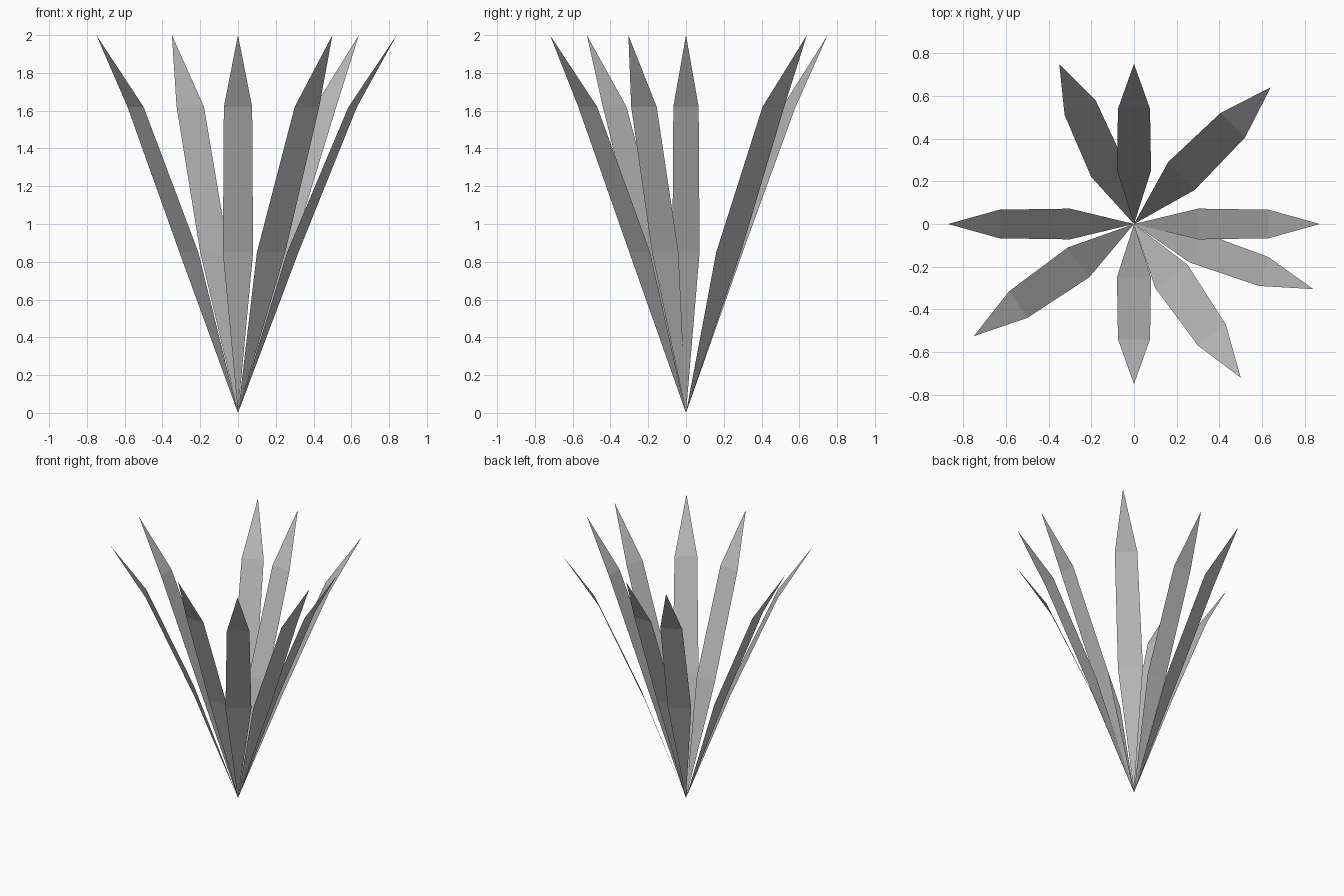
import bpy
import bmesh

if "Cube" in bpy.data.objects:
    bpy.data.objects.remove(bpy.data.objects["Cube"])

LOW_Z, HIGH_Z, TIP_Z = 0.85, 1.62, 2.0

grey = bpy.data.materials.new("mid_grey")
grey.diffuse_color = (0.5, 0.5, 0.5, 1.0)
grey.use_nodes = True
grey.node_tree.nodes["Principled BSDF"].inputs["Base Color"].default_value = grey.diffuse_color


def blade(name, low_a, low_b, high_a, high_b, tip):
    """Flat creased leaf: pointed root, long middle panel, pointed tip."""
    bm = bmesh.new()
    add = lambda p, z: bm.verts.new((p[0], p[1], z))
    root = add((0, 0), 0)
    la, lb = add(low_a, LOW_Z), add(low_b, LOW_Z)
    ha, hb = add(high_a, HIGH_Z), add(high_b, HIGH_Z)
    top = add(tip, TIP_Z)
    for face in ((root, la, lb), (la, ha, hb, lb), (ha, top, hb)):
        f = bm.faces.new(face)
        f.normal_update()
        if f.normal.z < 0:
            f.normal_flip()
    mesh = bpy.data.meshes.new(name)
    bm.to_mesh(mesh)
    bm.free()
    mesh.materials.append(grey)
    obj = bpy.data.objects.new(name, mesh)
    bpy.context.collection.objects.link(obj)


# Straight blades along the axes, mirrored to both sides
for s, x_side, y_side in ((1, "right", "back"), (-1, "left", "front")):
    blade("blade_" + x_side, (s * 0.30, 0.072), (s * 0.30, -0.072),
          (s * 0.63, 0.067), (s * 0.63, -0.067), (s * 0.87, 0))
    blade("blade_" + y_side, (-0.08, s * 0.25), (0.08, s * 0.25),
          (-0.075, s * 0.54), (0.075, s * 0.54), (0, s * 0.75))

# Diagonal blades, each with its own slight twist
blade("blade_back_right", (0.16, 0.29), (0.285, 0.16),
      (0.405, 0.52), (0.52, 0.405), (0.64, 0.64))
blade("blade_back_left", (-0.20, 0.22), (-0.05, 0.30),
      (-0.325, 0.51), (-0.18, 0.58), (-0.35, 0.75))
blade("blade_front_left", (-0.31, -0.11), (-0.21, -0.25),
      (-0.585, -0.315), (-0.50, -0.44), (-0.75, -0.525))
blade("blade_front_right", (0.10, -0.30), (0.25, -0.19),
      (0.30, -0.57), (0.43, -0.47), (0.50, -0.72))
blade("blade_right_lower", (0.26, -0.18), (0.32, -0.04),
      (0.585, -0.29), (0.63, -0.155), (0.84, -0.305))
